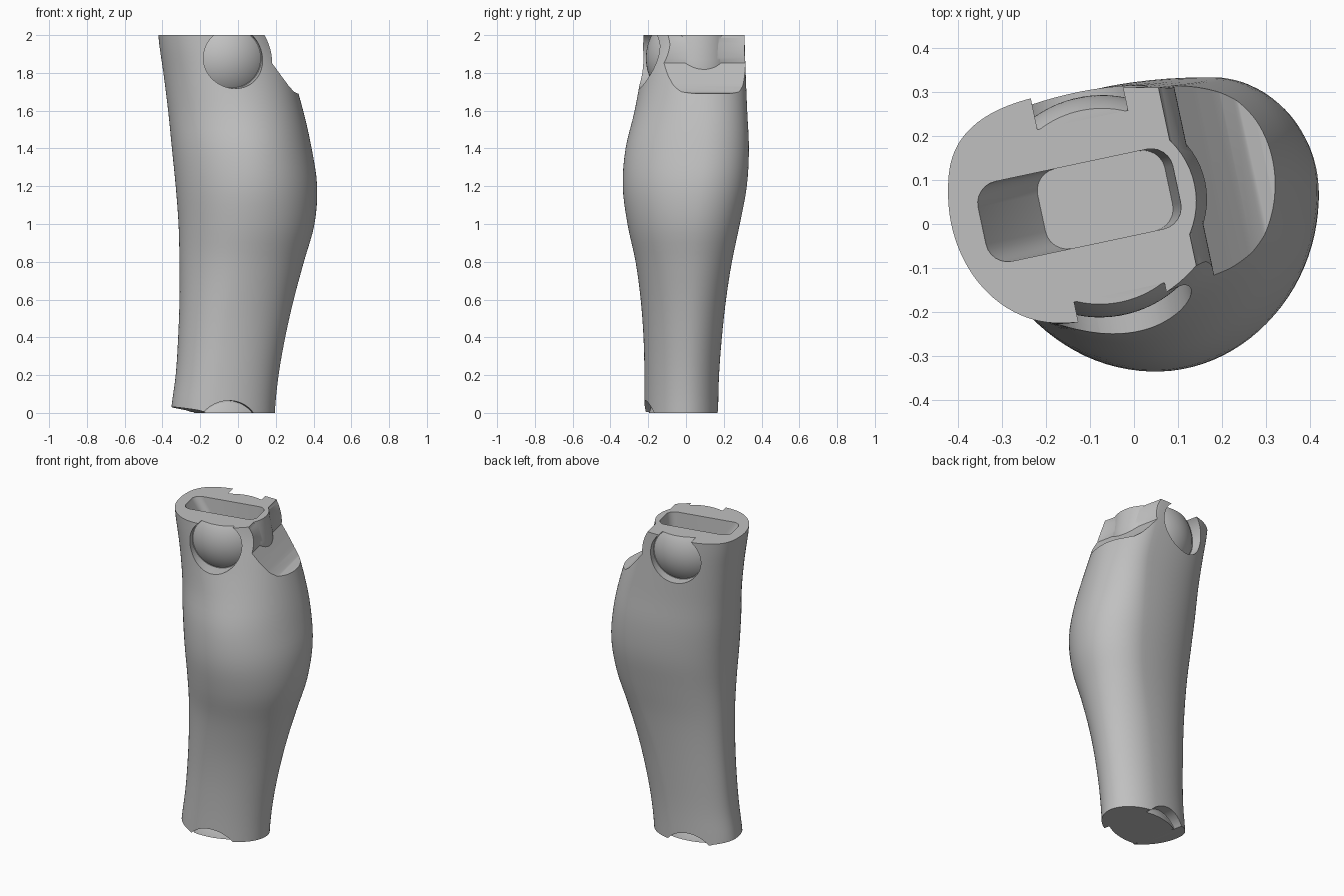
import bpy, bmesh
from math import sin, cos, pi, radians, sqrt
from mathutils import Matrix

if "Cube" in bpy.data.objects:
    bpy.data.objects.remove(bpy.data.objects["Cube"])

grey = bpy.data.materials.new("light_grey")
grey.use_nodes = True
grey.diffuse_color = (0.53, 0.53, 0.53, 1)
grey.node_tree.nodes["Principled BSDF"].inputs["Base Color"].default_value = (0.53, 0.53, 0.53, 1)

TURN = Matrix.Rotation(radians(12), 4, "Z")   # the joints are turned about the leg's length


def make(name, bm, turned=True):
    if turned:
        bmesh.ops.transform(bm, matrix=TURN, verts=bm.verts)
    bmesh.ops.recalc_face_normals(bm, faces=bm.faces)
    mesh = bpy.data.meshes.new(name)
    bm.to_mesh(mesh)
    bm.free()
    obj = bpy.data.objects.new(name, mesh)
    mesh.materials.append(grey)
    bpy.context.collection.objects.link(obj)
    return obj


def loft(rings):
    bm = bmesh.new()
    rows = [[bm.verts.new(p) for p in ring] for ring in rings]
    n = len(rows[0])
    for low, high in zip(rows, rows[1:]):
        for i in range(n):
            j = (i + 1) % n
            bm.faces.new((low[i], low[j], high[j], high[i]))
    bm.faces.new(rows[0][::-1])
    bm.faces.new(rows[-1])
    return bm


def combine(target, tool, operation="DIFFERENCE"):
    tool.hide_render = True
    mod = target.modifiers.new("cut", "BOOLEAN")
    mod.operation, mod.solver, mod.object = operation, "EXACT", tool
    bpy.context.view_layer.objects.active = target
    bpy.ops.object.modifier_apply(modifier=mod.name)
    bpy.data.objects.remove(tool)


def smooth(obj, angle=35):
    bpy.ops.object.select_all(action="DESELECT")
    obj.select_set(True)
    bpy.context.view_layer.objects.active = obj
    bpy.ops.object.shade_smooth_by_angle(angle=radians(angle))


# Leg outline every fifth of the height
LEFT = [-.355, -.33, -.317, -.31, -.31, -.315, -.33, -.35, -.37, -.395, -.422]
RIGHT = [.195, .215, .25, .295, .349, .405, .419, .39, .345, .285, .2]
FRONT = [-.22, -.22, -.225, -.24, -.267, -.31, -.335, -.32, -.272, -.238, -.225]
BACK = [.17, .175, .19, .212, .243, .285, .322, .333, .324, .316, .31]
# Where the section is furthest back, front, left and right, every quarter of the height
BACK_X = [-.03, .04, .17, .17, .05]
FRONT_X = [-.12, -.06, .04, .02, -.17]
LEFT_Y = [0, .03, .05, .06, .07]
RIGHT_Y = [0, .02, .05, .1, .06]


def sample(keys, h):
    t = h * (len(keys) - 1)
    i = min(int(t), len(keys) - 2)
    f = t - i
    a, b = keys[max(i - 1, 0)], keys[i]
    c, d = keys[i + 1], keys[min(i + 2, len(keys) - 1)]
    return b + f / 2 * (c - a + f * (2*a - 5*b + 4*c - d + f * (3*(b - c) + d - a)))


def leg_ring(h):
    pts = []
    for i in range(96):
        a = 2 * pi * (i + .5) / 96
        c, s = cos(a), sin(a)
        side, side_y = (RIGHT, RIGHT_Y) if c > 0 else (LEFT, LEFT_Y)
        end, end_x = (BACK, BACK_X) if s > 0 else (FRONT, FRONT_X)
        # The back shin corner squares off towards the knee
        p = 2 / (2.1 + .6 * h ** 4) if c < 0 < s else 1
        x, y = sample(end_x, h), sample(side_y, h)
        pts.append((x + (sample(side, h) - x) * abs(c) ** p,
                    y + (sample(end, h) - y) * abs(s) ** p, 2 * h))
    return pts


leg = make("lower_leg", loft([leg_ring(k / 40) for k in range(41)]), turned=False)

# Knee notch at the back: round joint above a sloping ledge
KNEE_U, KNEE_Z, KNEE_R = -.065, 1.878, .219


def prism(profile):
    return loft([[(u, v, z) for u, z in profile] for v in (-.7, .7)])


arc = [(KNEE_U + KNEE_R * cos(a), KNEE_Z + KNEE_R * sin(a))
       for a in (radians(33 - 4 * k) for k in range(11))]
notch = [(.118, 2.1)] + arc + [(.2, 1.79), (.25, 1.73), (.285, 1.7), (.32, 1.69),
                               (.7, 1.685), (.7, 2.1)]
combine(leg, make("notch_cutter", prism(notch)))

# Bulge in the middle of the joint
bulge = [[(u + .19 * cos(2*pi*i/64), .06 + .19 * sin(2*pi*i/64), z) for i in range(64)]
         for u, z in ((-.012, 1.78), (-.012, 1.87), (-.037, 2))]
combine(leg, make("joint_bulge", loft(bulge)), "UNION")


# Rounded pocket in the top, sloping on the shin side
def rounded(u0, u1, v0, v1, r, z):
    corners = ((u1 - r, v1 - r, 0), (u0 + r, v1 - r, 90), (u0 + r, v0 + r, 180), (u1 - r, v0 + r, 270))
    return [(cu + r * cos(radians(s + 15*k)), cv + r * sin(radians(s + 15*k)), z)
            for cu, cv, s in corners for k in range(7)]


pocket = [rounded(-.345, .115, -.025, .16, .05, 2.02), rounded(-.335, .113, -.025, .16, .05, 1.99),
          rounded(-.2, .095, -.025, .16, .05, 1.78)]
combine(leg, make("pocket_cutter", loft(pocket)))

# Raised shin edge of the ankle
combine(leg, make("ankle_cutter", prism([(-.6, -.1), (-.2, -.1), (-.2, 0), (-.25, .015),
                                         (-.37, .035), (-.6, .04)])))


# Round sockets with domed pins on both sides of knee and ankle
def socket(name, u, z, floor, side, hole, radius, height):
    def ring(r, v):
        return [(u + r * cos(2*pi*i/64), v, z + r * sin(2*pi*i/64)) for i in range(64)]
    combine(leg, make("socket_cutter", loft([ring(hole, floor), ring(hole, floor + side * .4)])))
    ball = (radius ** 2 + height ** 2) / (2 * height)
    rings = [ring(radius, floor - side * .01)]
    for k in range(13):
        r = radius * cos(pi / 2 * k / 12.5)
        rings.append(ring(r, floor + side * (sqrt(ball ** 2 - r ** 2) - ball + height)))
    bm = loft(rings)
    for level, up in ((2, 1), (0, -1)):
        cut = bmesh.ops.bisect_plane(bm, geom=bm.verts[:] + bm.edges[:] + bm.faces[:],
                                     plane_co=(0, 0, level), plane_no=(0, 0, up), clear_outer=True)
        edges = [e for e in cut["geom_cut"] if isinstance(e, bmesh.types.BMEdge)]
        if edges:
            bmesh.ops.contextual_create(bm, geom=edges)
    smooth(make(name, bm), 40)


socket("knee_pin_front", KNEE_U, KNEE_Z, -.145, -1, .161, .157, .052)
socket("knee_pin_back", KNEE_U, KNEE_Z, .255, 1, .161, .157, .052)
socket("ankle_pin_front", -.09, -.108, -.15, -1, .173, .165, .04)
socket("ankle_pin_back", -.09, -.108, .125, 1, .173, .165, .04)

smooth(leg)
